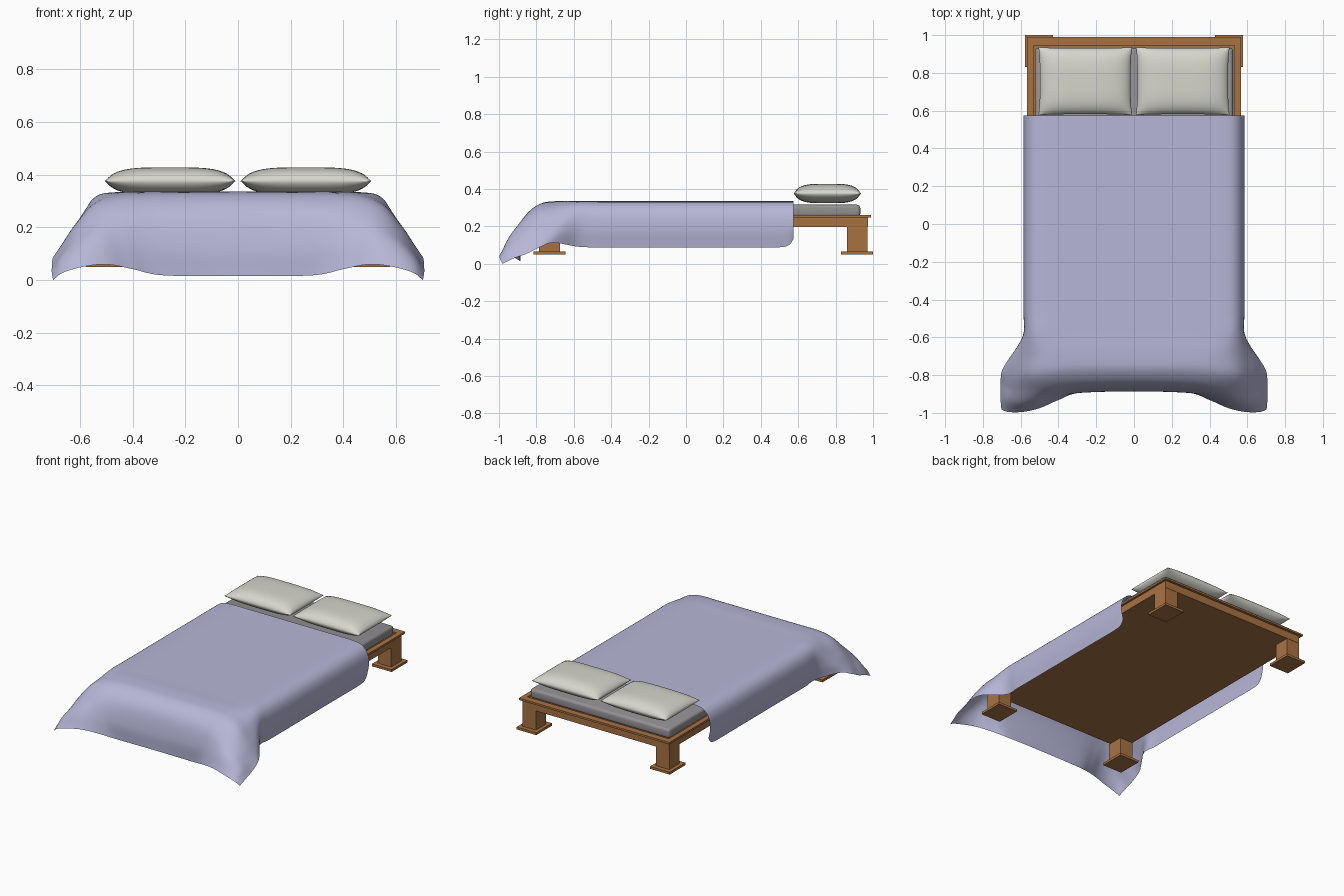
import bpy, bmesh
from mathutils import Vector

if "Cube" in bpy.data.objects:
    bpy.data.objects.remove(bpy.data.objects["Cube"])


def material(name, rgb):
    m = bpy.data.materials.new(name)
    m.diffuse_color = (*rgb, 1)
    m.use_nodes = True
    m.node_tree.nodes["Principled BSDF"].inputs["Base Color"].default_value = m.diffuse_color
    return m


WOOD = material("warm wood", (0.39, 0.17, 0.055))
LAVENDER = material("lavender cloth", (0.47, 0.47, 0.68))
CREAM = material("cream cloth", (0.67, 0.67, 0.61))
GREY = material("grey mattress cloth", (0.30, 0.285, 0.30))


def finish(name, bm, mat, smooth=False):
    me = bpy.data.meshes.new(name)
    bm.to_mesh(me)
    bm.free()
    me.materials.append(mat)
    for p in me.polygons:
        p.use_smooth = smooth
    ob = bpy.data.objects.new(name, me)
    bpy.context.collection.objects.link(ob)
    return ob


def box(name, lo, hi, mat, bevel=0):
    lo, hi = Vector(lo), Vector(hi)
    bm = bmesh.new()
    bmesh.ops.create_cube(bm, size=1)
    for v in bm.verts:
        v.co = Vector([(lo[i] + hi[i]) / 2 + v.co[i] * (hi[i] - lo[i]) for i in range(3)])
    if bevel:
        bmesh.ops.bevel(bm, geom=bm.edges[:], offset=bevel, segments=4,
                        profile=0.5, affect='EDGES')
    return finish(name, bm, mat, bool(bevel))


def grid_faces(bm, rows):
    for a, b in zip(rows, rows[1:]):
        for i in range(len(a) - 1):
            bm.faces.new((a[i], b[i], b[i + 1], a[i + 1]))


def spline(pts, n):
    """Smooth curve through all points."""
    p = [2 * pts[0] - pts[1]] + pts + [2 * pts[-1] - pts[-2]]
    out = []
    for i in range(1, len(p) - 2):
        a, b, c, d = p[i - 1:i + 3]
        for k in range(n):
            t = k / n
            out.append(0.5 * (2 * b + (c - a) * t + (2 * a - 5 * b + 4 * c - d) * t * t
                              + (3 * b - a - 3 * c + d) * t ** 3))
    return out + [pts[-1].copy()]


# Bed base with closed underside, and the overhanging ledge around its top
box("bed_base", (-0.553, -0.775, 0.198), (0.553, 0.972, 0.25), WOOD)
for s, side in ((-1, "left"), (1, "right")):
    xs = sorted((s * 0.533, s * 0.567))
    box(side + "_ledge", (xs[0], -0.785, 0.249), (xs[1], 0.99, 0.262), WOOD)
box("head_ledge", (-0.533, 0.945, 0.249), (0.533, 0.99, 0.262), WOOD)
box("foot_ledge", (-0.533, -0.785, 0.249), (0.533, -0.745, 0.262), WOOD)

# Legs with square foot plates
for s, side in ((-1, "left"), (1, "right")):
    for y, end in ((-0.73, "front"), (0.915, "back")):
        x = s * 0.503
        box(f"{end}_{side}_leg", (x - 0.05, y - 0.055, 0.06), (x + 0.05, y + 0.055, 0.2), WOOD)
        box(f"{end}_{side}_foot_plate", (x - 0.074, y - 0.085, 0.05),
            (x + 0.074, y + 0.085, 0.066), WOOD)

# Mattress
box("mattress", (-0.525, -0.66, 0.251), (0.525, 0.932, 0.316), GREY, 0.018)


# Pillows: two domed sheets meeting at a pinched seam
def pillow(name, cx):
    bm = bmesh.new()
    n = 28
    for sign in (1, -1):
        rows = []
        for j in range(n + 1):
            row = []
            for i in range(n + 1):
                u, v = 2 * i / n - 1, 2 * j / n - 1
                u, v = 1.5 * u - 0.5 * u ** 3, 1.5 * v - 0.5 * v ** 3
                h = ((1 - u ** 4) * (1 - v ** 4)) ** 0.6
                row.append(bm.verts.new((
                    cx + 0.249 * u * (1 - 0.035 * (1 - v ** 4)),
                    0.756 + 0.181 * v * (1 - 0.035 * (1 - u ** 4)),
                    0.376 + sign * 0.052 * h)))
            rows.append(row)
        grid_faces(bm, rows)
    bmesh.ops.remove_doubles(bm, verts=bm.verts[:], dist=1e-5)
    bmesh.ops.recalc_face_normals(bm, faces=bm.faces[:])
    return finish(name, bm, CREAM, True)


pillow("left_pillow", -0.258)
pillow("right_pillow", 0.258)

# Blanket: constant section along the bed, then a flared drape at the foot
section = [(0, .335), (.3, .335), (.47, .333), (.54, .316), (.577, .265), (.585, .18), (.572, .088)]
half_rows = []
for y, lift in ((.575, .045), (.55, .012), (.49, 0), (.3, 0), (0, 0), (-.3, 0), (-.47, 0), (-.58, .004)):
    row = [Vector((x, y, z)) for x, z in section]
    row[-1].z += lift
    row[-2].z += lift * 0.5
    half_rows.append(row)
drape = [
    [(0, -.69, .335), (.3, -.69, .335), (.46, -.70, .328), (.55, -.70, .292),
     (.61, -.70, .222), (.643, -.70, .165), (.66, -.71, .113)],
    [(0, -.78, .32), (.3, -.78, .32), (.455, -.795, .31), (.55, -.80, .277),
     (.62, -.80, .203), (.665, -.79, .14), (.70, -.78, .09)],
    [(0, -.85, .255), (.3, -.855, .255), (.44, -.87, .245), (.535, -.88, .22),
     (.612, -.88, .17), (.668, -.865, .11), (.706, -.85, .055)],
    [(0, -.883, .13), (.3, -.892, .135), (.43, -.915, .15), (.52, -.938, .155),
     (.60, -.945, .13), (.668, -.935, .085), (.707, -.92, .03)],
    [(0, -.886, .016), (.28, -.892, .018), (.40, -.932, .042), (.50, -.975, .06),
     (.59, -.995, .05), (.665, -.995, .028), (.702, -.982, 0)]]
half_rows += [[Vector(p) for p in row] for row in drape]
full = [[Vector((-p.x, p.y, p.z)) for p in row[:0:-1]] + row for row in half_rows]
wide = [spline(row, 6) for row in full]
columns = [spline(list(col), 6) for col in zip(*wide)]
bm = bmesh.new()
grid_faces(bm, [[bm.verts.new((p.x, p.y, max(p.z, 0))) for p in row] for row in zip(*columns)])
finish("blanket", bm, LAVENDER, True)
